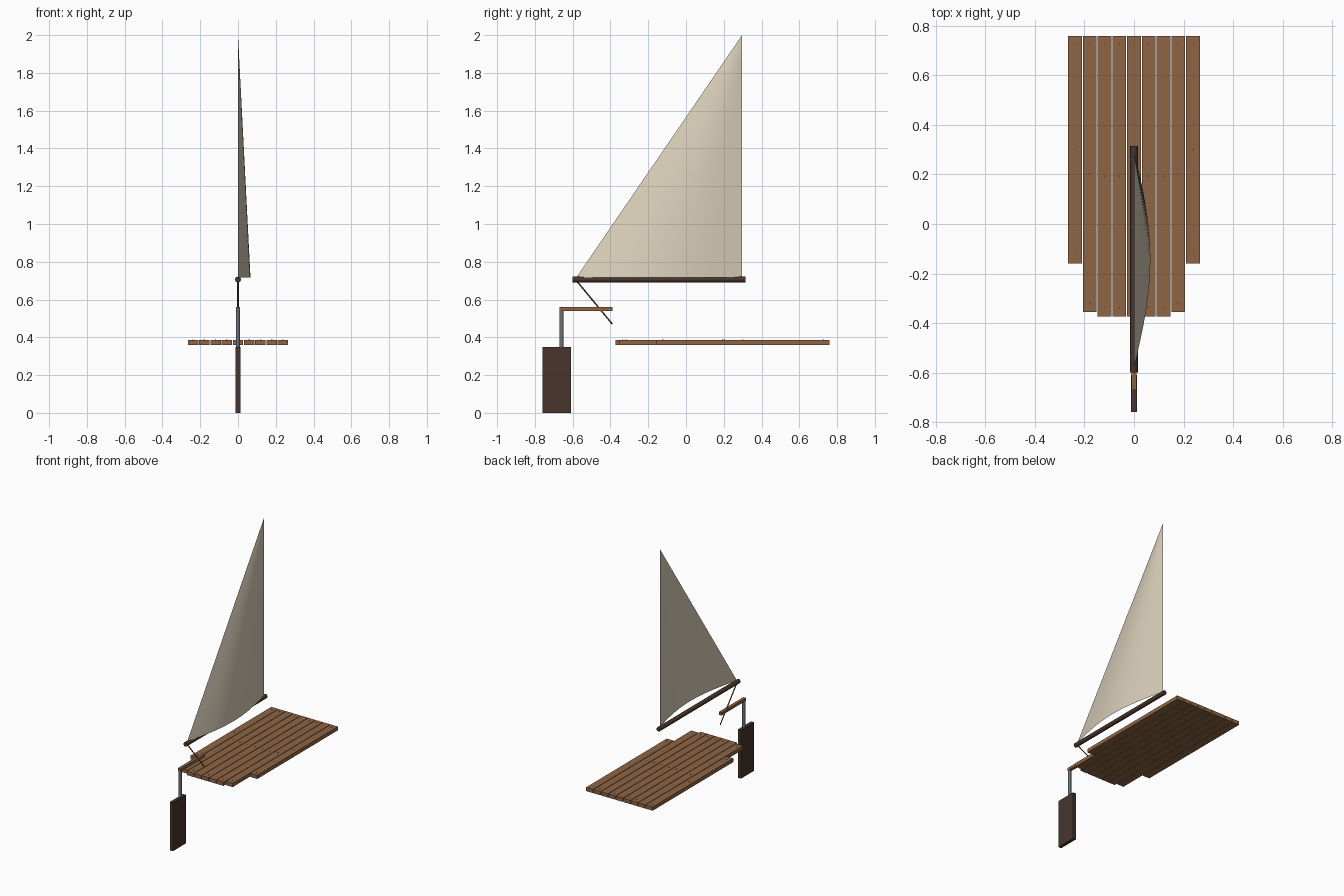
import bpy, bmesh, math
from mathutils import Vector, Matrix

if "Cube" in bpy.data.objects:
    bpy.data.objects.remove(bpy.data.objects["Cube"])


def material(name, hex_colour):
    lin = []
    for i in (0, 2, 4):
        c = int(hex_colour[i:i + 2], 16) / 255
        lin.append(c / 12.92 if c <= 0.04045 else ((c + 0.055) / 1.055) ** 2.4)
    m = bpy.data.materials.new(name)
    m.diffuse_color = (*lin, 1)
    m.use_nodes = True
    m.node_tree.nodes["Principled BSDF"].inputs["Base Color"].default_value = m.diffuse_color
    return m


deck_wood = material("deck wood", "8E6545")
dark_wood = material("dark wood", "48352C")
canvas = material("cream canvas", "DACFBA")
metal = material("grey metal", "6B7272")
rope_brown = material("rope brown", "7B5739")
nail_dark = material("dark nail", "4A3C34")


def finish(name, bm, mat, smooth=False):
    mesh = bpy.data.meshes.new(name)
    bm.to_mesh(mesh)
    bm.free()
    mesh.materials.append(mat)
    obj = bpy.data.objects.new(name, mesh)
    bpy.context.collection.objects.link(obj)
    if smooth:
        bpy.context.view_layer.objects.active = obj
        obj.select_set(True)
        bpy.ops.object.shade_smooth_by_angle(angle=math.radians(40))
        obj.select_set(False)
    return obj


def add_box(bm, lo, hi):
    lo, hi = Vector(lo), Vector(hi)
    m = Matrix.Translation((lo + hi) / 2) @ Matrix.Diagonal((*(hi - lo), 1))
    bmesh.ops.create_cube(bm, size=1, matrix=m)


def box(name, lo, hi, mat):
    bm = bmesh.new()
    add_box(bm, lo, hi)
    return finish(name, bm, mat)


def add_rod(bm, a, b, r, sides):
    a, b = Vector(a), Vector(b)
    d = b - a
    m = Matrix.Translation((a + b) / 2) @ d.to_track_quat('Z', 'Y').to_matrix().to_4x4()
    bmesh.ops.create_cone(bm, cap_ends=True, segments=sides, radius1=r,
                          radius2=r, depth=d.length, matrix=m)


def rod(name, a, b, r, mat, sides=16):
    bm = bmesh.new()
    add_rod(bm, a, b, r, sides)
    return finish(name, bm, mat, smooth=True)


# Deck planks, stepped at the front, with three nails in each
BACK, TOP, PITCH, GAP = 0.76, 0.387, 0.0595, 0.004
nails = bmesh.new()
for i in range(-4, 5):
    front = {4: -0.16, 3: -0.355}.get(abs(i), -0.374)
    x, half = i * PITCH, (PITCH - GAP) / 2
    box("deck_plank", (x - half, front, 0.36), (x + half, BACK, TOP), deck_wood)
    for y in (BACK - 0.033, (BACK + front) / 2, front + 0.037):
        add_rod(nails, (x, y, TOP - 0.005), (x, y, TOP + 0.002), 0.003, 8)
finish("deck_nails", nails, nail_dark)

# Steering gear
box("rudder_blade", (-0.012, -0.76, 0), (0.012, -0.61, 0.35), dark_wood)
rod("rudder_post", (0, -0.66, 0.34), (0, -0.66, 0.555), 0.011, metal)
box("tiller", (-0.011, -0.67, 0.54), (0.011, -0.39, 0.56), deck_wood)

# Boom and its control rope
rod("boom", (0, -0.60, 0.706), (0, 0.315, 0.706), 0.0155, dark_wood)
rod("sheet_rope", (0, -0.58, 0.70), (0, -0.39, 0.47), 0.004, rope_brown, 8)

# Sail: bellied foot curve tapering straight to the peak
bm = bmesh.new()
COLS, ROWS = 24, 10
peak = Vector((0, 0.297, 2.0))
grid = []
for r in range(ROWS):
    row = []
    for c in range(COLS + 1):
        t = c / COLS
        foot = Vector((0.066 * math.sin(math.pi * t), -0.58 + 0.877 * t, 0.718))
        row.append(bm.verts.new(foot.lerp(peak, r / ROWS)))
    grid.append(row)
tip = bm.verts.new(peak)
for r in range(ROWS - 1):
    for c in range(COLS):
        bm.faces.new((grid[r][c], grid[r][c + 1], grid[r + 1][c + 1], grid[r + 1][c]))
for c in range(COLS):
    bm.faces.new((grid[-1][c], grid[-1][c + 1], tip))
finish("sail", bm, canvas, smooth=True)
